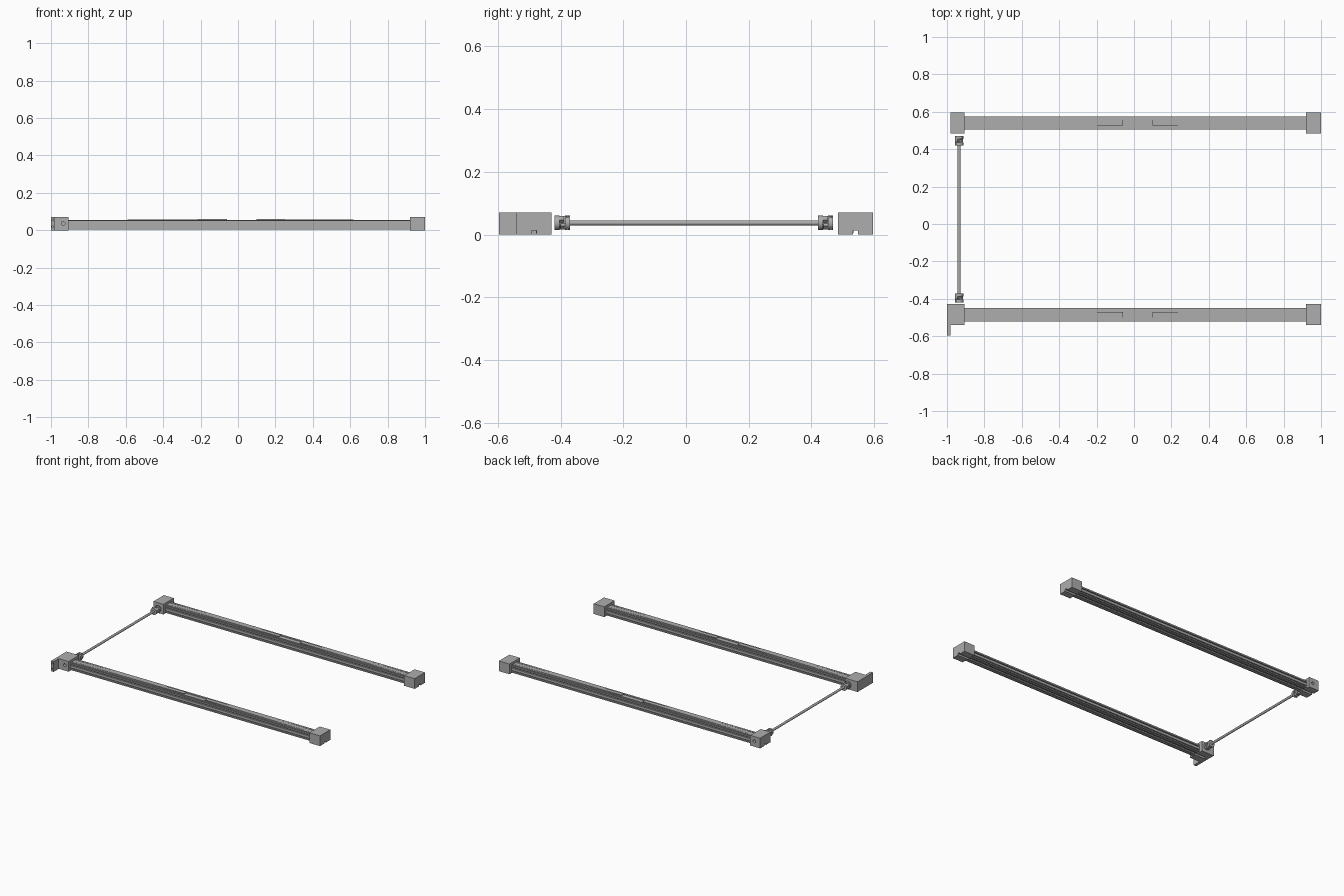
import bpy, bmesh, math
from mathutils import Matrix, Vector

cube = bpy.data.objects.get("Cube")
if cube:
    bpy.data.objects.remove(cube, do_unlink=True)

metal = bpy.data.materials.new("grey metal")
metal.use_nodes = True
GREY = (0.42, 0.42, 0.42, 1)
metal.diffuse_color = GREY
metal.node_tree.nodes["Principled BSDF"].inputs["Base Color"].default_value = GREY

SHAFT_X, SHAFT_Z = -0.935, 0.037


def make(name, bm):
    bmesh.ops.recalc_face_normals(bm, faces=bm.faces)
    mesh = bpy.data.meshes.new(name)
    bm.to_mesh(mesh)
    bm.free()
    mesh.materials.append(metal)
    obj = bpy.data.objects.new(name, mesh)
    bpy.context.collection.objects.link(obj)
    return obj


def add_box(bm, lo, hi):
    lo, hi = Vector(lo), Vector(hi)
    size = hi - lo
    mat = Matrix.Translation((lo + hi) / 2) @ Matrix.Diagonal((*size, 1))
    bmesh.ops.create_cube(bm, size=1, matrix=mat)


def add_rod(bm, centre, radius, length, axis="Y", sides=24):
    turn = {"X": Matrix.Rotation(math.pi / 2, 4, "Y"),
            "Y": Matrix.Rotation(math.pi / 2, 4, "X"),
            "Z": Matrix.Identity(4)}[axis]
    bmesh.ops.create_cone(bm, cap_ends=True, segments=sides, radius1=radius,
                          radius2=radius, depth=length,
                          matrix=Matrix.Translation(centre) @ turn)


def smooth(obj):
    bpy.ops.object.select_all(action="DESELECT")
    obj.select_set(True)
    bpy.context.view_layer.objects.active = obj
    bpy.ops.object.shade_smooth_by_angle(angle=math.radians(35))


def cut(obj, name, bm):
    cutter = make(name, bm)
    cutter.hide_render = True
    cutter.hide_set(True)
    cutter.display_type = "WIRE"
    mod = obj.modifiers.new("cut", "BOOLEAN")
    mod.operation, mod.solver, mod.object = "DIFFERENCE", "EXACT", cutter


def extrude_x(name, outline, x0, x1):
    bm = bmesh.new()
    face = bm.faces.new([bm.verts.new((x0, y, z)) for y, z in outline])
    ext = bmesh.ops.extrude_face_region(bm, geom=[face])
    moved = [v for v in ext["geom"] if isinstance(v, bmesh.types.BMVert)]
    bmesh.ops.translate(bm, verts=moved, vec=(x1 - x0, 0, 0))
    return make(name, bm)


# Half of the slotted rail section, from bottom centre round to top centre
HALF = [(0, .012), (.007, .012), (.007, .004), (.019, .004), (.019, .012),
        (.025, .012), (.025, .004), (.035, .004), (.035, .012), (.028, .012),
        (.028, .018), (.035, .018), (.035, .035), (.027, .035), (.027, .042),
        (.035, .042), (.035, .052), (.031, .052), (.031, .047), (.026, .047),
        (.026, .055), (.016, .055), (.016, .051), (0, .051)]


def rail(label, yc):
    loop = HALF + [(-y, z) for y, z in HALF[-2:0:-1]]
    extrude_x(label + "_rail", [(yc + y, z) for y, z in loop], -.905, .92)
    # Belt halves rise gently towards the open middle
    for side, x_out, x_in in (("right", -.905, -.06), ("left", .92, .10)):
        bm = bmesh.new()
        add_box(bm, (min(x_out, x_in), yc - .014, .050),
                (max(x_out, x_in), yc + .014, .054))
        for v in bm.verts:
            if abs(v.co.x - x_in) < 1e-4:
                v.co.z += .006
        make(f"{label}_{side}_belt", bm)


def end_block(name, lo, hi, yc, drive=False):
    bm = bmesh.new()
    add_box(bm, lo, hi)
    block = make(name, bm)
    # Underside slot, and a shaft bore on the drive end
    bm = bmesh.new()
    add_box(bm, (lo[0] - .01, yc - .008, -.01), (hi[0] + .01, yc + .008, .012))
    if drive:
        add_rod(bm, (SHAFT_X, yc, SHAFT_Z), .010, .2)
    cut(block, name + "_cutter", bm)
    return block


for label, yc in (("front", -.485), ("back", .541)):
    rail(label, yc)
    end_block(label + "_left_end_block", (.92, yc - .056, 0),
              (1, yc + .056, .07), yc)
    end_block(label + "_right_end_block", (-.98, yc - .056, 0),
              (-.905, yc + .056, .07), yc, True)

# Motor flange on the front drive block
bm = bmesh.new()
add_box(bm, (-1, -.597, 0), (-.98, -.429, .07))
flange = make("drive_flange", bm)
bm = bmesh.new()
for z in (.018, .055):
    add_rod(bm, (-.99, -.597, z), .005, .03, sides=16)
cut(flange, "flange_cutter", bm)

# Connecting shaft
bm = bmesh.new()
add_rod(bm, (SHAFT_X, .025, SHAFT_Z), .008, .86)
smooth(make("cross_shaft", bm))

# Jaw couplings: two hubs with interlocking claws and a clamp screw on each
for label, yc in (("front", -.395), ("back", .445)):
    bm = bmesh.new()
    for s in (-1, 1):
        add_rod(bm, (SHAFT_X, yc + s * .0165, SHAFT_Z), .023, .016, sides=32)
    add_rod(bm, (SHAFT_X, yc, SHAFT_Z), .014, .02, sides=24)
    for i in range(4):
        ang = math.pi / 2 * i + math.pi / 4
        spot = Vector((SHAFT_X + .0145 * math.cos(ang), yc + (.002 if i % 2 else -.002),
                       SHAFT_Z + .0145 * math.sin(ang)))
        turn = Matrix.Rotation(-ang, 4, "Y")
        bmesh.ops.create_cube(bm, size=1, matrix=Matrix.Translation(spot) @ turn
                              @ Matrix.Diagonal((.015, .016, .017, 1)))
    for s in (-1, 1):
        add_rod(bm, (SHAFT_X + s * .012, yc + s * .017, SHAFT_Z), .004, .044, "Z", 12)
    smooth(make(label + "_coupling", bm))
